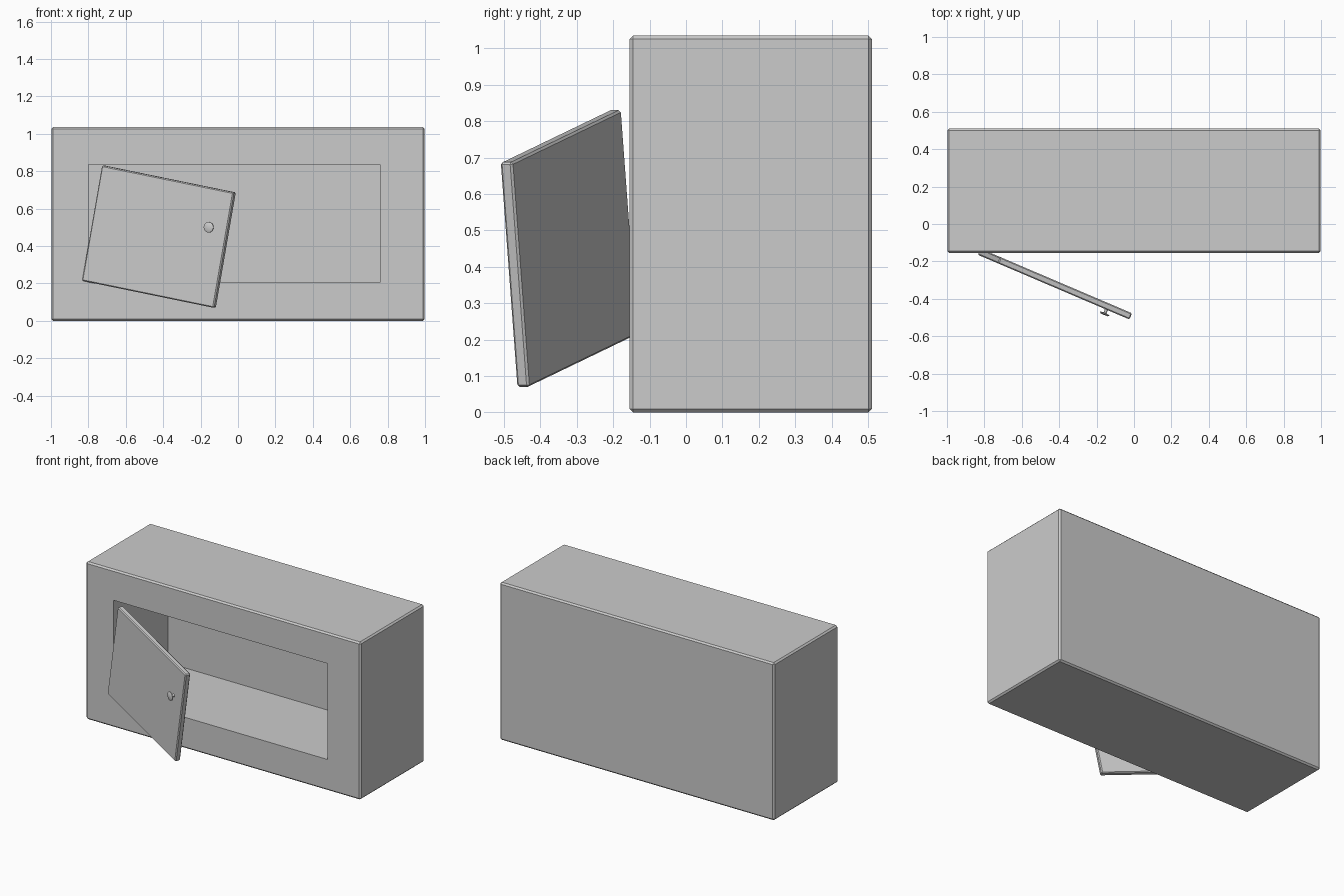
import bpy, bmesh
from math import radians
from mathutils import Matrix, Vector

if "Cube" in bpy.data.objects:
    bpy.data.objects.remove(bpy.data.objects["Cube"])


def box(bm, lo, hi, bevel):
    """Bevelled box between two corners."""
    lo, hi = Vector(lo), Vector(hi)
    bmesh.ops.create_cube(bm, size=1, matrix=Matrix.Translation((lo + hi) / 2)
                          @ Matrix.Diagonal((*(hi - lo), 1)))
    bmesh.ops.bevel(bm, geom=bm.edges[:], offset=bevel, segments=1,
                    profile=0.5, affect='EDGES')


def finish(bm, name):
    bmesh.ops.recalc_face_normals(bm, faces=bm.faces[:])
    mesh = bpy.data.meshes.new(name)
    bm.to_mesh(mesh)
    bm.free()
    obj = bpy.data.objects.new(name, mesh)
    bpy.context.collection.objects.link(obj)
    return obj


# Cabinet body with a recessed rectangular cavity in its front
OPEN_X, OPEN_Z, BACK_Y = (-0.798, 0.76), (0.205, 0.835), 0.415
bm = bmesh.new()
box(bm, (-0.998, -0.155, 0), (0.998, 0.511, 1.035), 0.01)
front = max(bm.faces, key=lambda f: f.calc_area() * -f.normal.y)
bmesh.ops.inset_individual(bm, faces=[front], thickness=0.15)
mid = front.calc_center_median()
for v in front.verts:
    v.co.x = OPEN_X[v.co.x > mid.x]
    v.co.z = OPEN_Z[v.co.z > mid.z]
ext = bmesh.ops.extrude_discrete_faces(bm, faces=[front])
for v in ext['faces'][0].verts:
    v.co.y = BACK_Y
finish(bm, "cabinet_body")

# Loose door, swung open and sagging on its hinge side
placement = (Matrix.Translation((-0.4225, -0.321, 0.45))
             @ Matrix.Rotation(radians(-23.1), 4, 'Z')
             @ Matrix.Rotation(radians(10.7), 4, 'Y'))
bm = bmesh.new()
box(bm, (-0.39, -0.018, -0.314), (0.39, 0.018, 0.314), 0.006)
finish(bm, "door").matrix_world = placement

# Door knob: turned profile of (radius, distance from the door centre plane)
bm = bmesh.new()
profile = [(0, 0.016), (0.011, 0.016), (0.007, 0.026), (0.008, 0.037),
           (0.028, 0.040), (0.028, 0.044), (0.020, 0.048), (0, 0.049)]
pts = [bm.verts.new((r, -d, 0)) for r, d in profile]
edges = [bm.edges.new(p) for p in zip(pts, pts[1:])]
bmesh.ops.spin(bm, geom=pts + edges, cent=(0, 0, 0), axis=(0, 1, 0),
               angle=radians(360), steps=24, use_merge=False)
bmesh.ops.remove_doubles(bm, verts=bm.verts[:], dist=0.0002)
knob = finish(bm, "door_knob")
knob.matrix_world = placement @ Matrix.Translation((0.292, 0, 0.106))
bpy.context.view_layer.objects.active = knob
knob.select_set(True)
bpy.ops.object.shade_smooth_by_angle(angle=radians(35))
